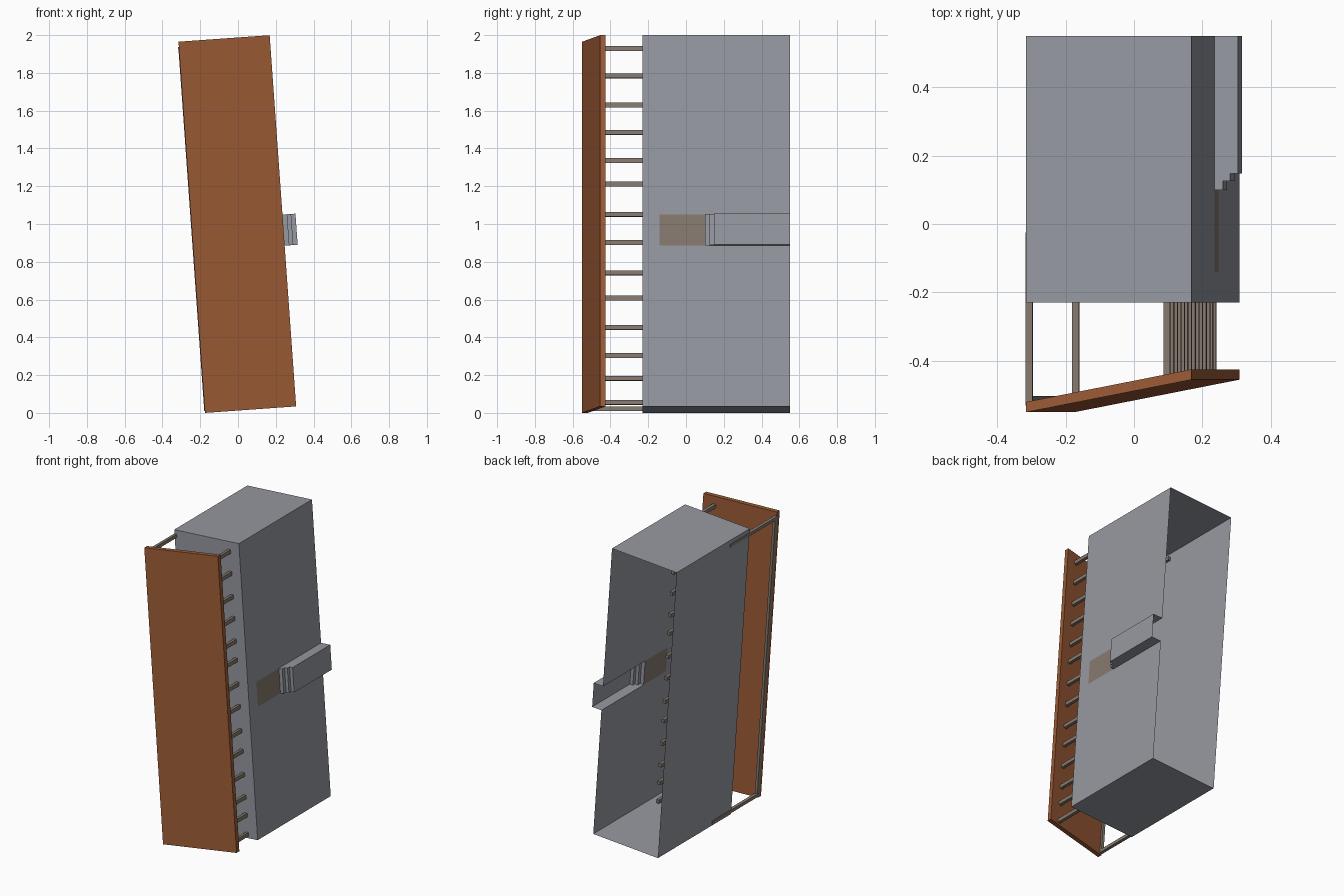
import bpy
import math
from mathutils import Matrix, Vector

if "Cube" in bpy.data.objects:
    bpy.data.objects.remove(bpy.data.objects["Cube"])

W, H = 0.484, 1.97            # width and height in the tilted frame
FRONT, BACK = -0.23, 0.55     # depth range of the housing
A = math.radians(4.08)
TILT = Matrix(((math.cos(A), 0, -math.sin(A)),
               (0, 1, 0),
               (math.sin(A), 0, math.cos(A))))
ORIGIN = Vector((-0.175, 0, 0))


def material(name, rgb):
    m = bpy.data.materials.new(name)
    m.diffuse_color = (*rgb, 1)
    m.use_nodes = True
    m.node_tree.nodes["Principled BSDF"].inputs["Base Color"].default_value = m.diffuse_color
    return m


GREY = material("blue_grey", (0.305, 0.319, 0.356))
ORANGE = material("rust_orange", (0.335, 0.106, 0.037))
BROWN = material("grey_brown", (0.24, 0.196, 0.16))


def make(name, verts, faces, mats, indices=None):
    """Mesh from points (u, y, v) in the tilted frame."""
    me = bpy.data.meshes.new(name)
    me.from_pydata([TILT @ Vector(p) + ORIGIN for p in verts], [], faces)
    for m in mats:
        me.materials.append(m)
    if indices:
        for p, i in zip(me.polygons, indices):
            p.material_index = i
    ob = bpy.data.objects.new(name, me)
    bpy.context.collection.objects.link(ob)
    return ob


def prism(name, outline, v0, v1, mat):
    """Counter-clockwise (u, y) outline extruded up, closed."""
    n = len(outline)
    verts = [(u, y, v) for v in (v0, v1) for u, y in outline]
    faces = [(i, (i + 1) % n, n + (i + 1) % n, n + i) for i in range(n)]
    faces += [tuple(reversed(range(n))), tuple(range(n, 2 * n))]
    return make(name, verts, faces, [mat])


def bar(name, u0, u1, y0, y1, v0, v1):
    return prism(name, [(u0, y0), (u1, y0), (u1, y1), (u0, y1)], v0, v1, BROWN)


# Housing: thin shell, open at the back, without its right wall
corners = [(0, 0), (W, 0), (W, H), (0, H)]
verts = [(u, y, v) for y in (FRONT, BACK) for u, v in corners]
make("housing", verts,
     [(0, 1, 2, 3), (0, 4, 5, 1), (3, 2, 6, 7), (0, 3, 7, 4)], [GREY])

# Right wall: grid with a brown window and a gap behind the channel
V0, V1 = 0.853, 1.018
ys, vs = [FRONT, -0.14, 0.10, BACK], [0, V0, V1, H]
verts = [(W, y, v) for v in vs for y in ys]
faces, idx = [], []
for r in range(3):
    for c in range(3):
        if (r, c) == (1, 2):
            continue
        k = r * 4 + c
        faces.append((k, k + 1, k + 5, k + 4))
        idx.append(1 if (r, c) == (1, 1) else 0)
make("right_wall", verts, faces, [GREY, BROWN], idx)

# Side channel: stepped shell, open inside and at the back
prof = [(0, 0.10), (0.025, 0.10), (0.025, 0.125), (0.046, 0.125),
        (0.046, 0.148), (0.069, 0.148), (0.069, BACK), (0, BACK)]
n = len(prof)
verts = [(W + o, y, v) for v in (V0, V1) for o, y in prof]
faces = [(i, i + 1, n + i + 1, n + i) for i in range(n - 2)]
faces += [tuple(reversed(range(n))), tuple(range(n, 2 * n))]
make("side_channel", verts, faces, [GREY])

# Front panel, slightly swung open
prism("front_panel", [(0, -0.55), (W, -0.455), (W, -0.425), (0, -0.52)],
      0, H, ORANGE)

# Row of pins near the right edge
PIN_END = -0.025
for v in (1.9, 1.755, 1.6, 1.455, 1.305, 1.18, 1.02,
          0.87, 0.71, 0.575, 0.42, 0.27, 0.15, 0.022):
    bar("right_pin", 0.398, 0.418, -0.45, PIN_END, v - 0.008, v + 0.017)

# Left hinge frame: two arms and an upright behind the panel edge
for v in (0.01, 1.92):
    bar("hinge_arm", -0.004, 0.016, -0.53, PIN_END, v, v + 0.022)
bar("hinge_upright", -0.003, 0.015, -0.525, -0.503, 0.012, 1.94)
